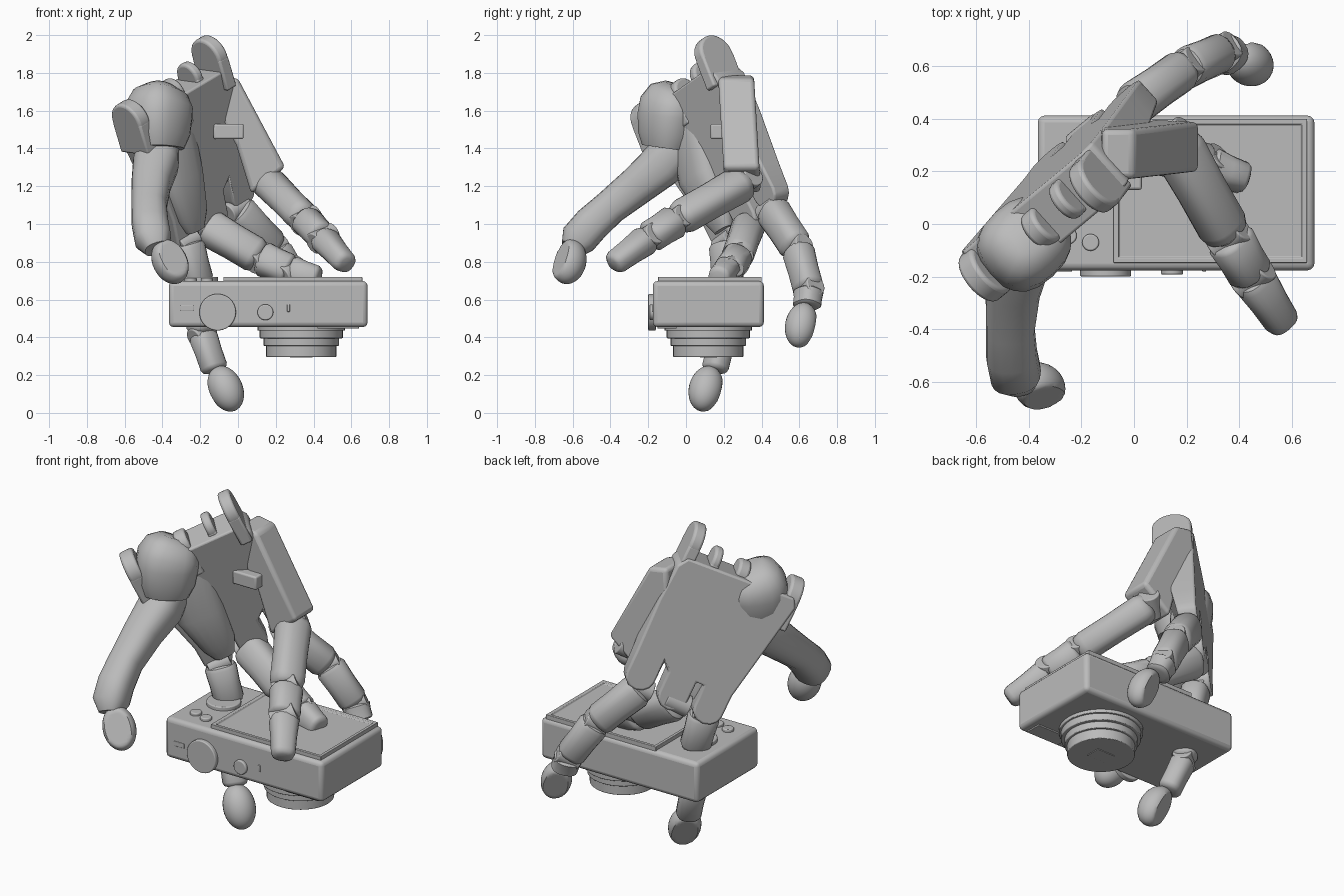
import bpy, bmesh, math
from mathutils import Vector as V, Matrix

cube = bpy.data.objects.get("Cube")
if cube:
    bpy.data.objects.remove(cube)

grey = bpy.data.materials.new("plain_grey")
grey.use_nodes = True
grey.diffuse_color = (0.5, 0.5, 0.5, 1)
grey.node_tree.nodes["Principled BSDF"].inputs["Base Color"].default_value = (0.5, 0.5, 0.5, 1)


def finish(name, bm, bevel=0, angle=35, matrix=None):
    bmesh.ops.recalc_face_normals(bm, faces=bm.faces)
    mesh = bpy.data.meshes.new(name)
    bm.to_mesh(mesh)
    bm.free()
    obj = bpy.data.objects.new(name, mesh)
    bpy.context.collection.objects.link(obj)
    mesh.materials.append(grey)
    if matrix:
        obj.matrix_world = matrix
    if bevel:
        mod = obj.modifiers.new("rounded", "BEVEL")
        mod.width, mod.segments, mod.limit_method = bevel, 3, "ANGLE"
    bpy.ops.object.select_all(action="DESELECT")
    bpy.context.view_layer.objects.active = obj
    obj.select_set(True)
    bpy.ops.object.shade_smooth_by_angle(angle=math.radians(angle))
    return obj


def frame(center, x, y, z):
    m = Matrix((x, y, z)).transposed().to_4x4()
    m.translation = center
    return m


def along(axis, hint=(0, 0, 1)):
    """Right-handed axes whose third one follows the given direction."""
    z = V(axis).normalized()
    x = V(hint).cross(z)
    x = x.normalized() if x.length > 0.01 else V((1, 0, 0))
    return x, z.cross(x), z


def box(name, center, size, bevel=0.01, matrix=None):
    bm = bmesh.new()
    bmesh.ops.create_cube(bm, size=1)
    bmesh.ops.scale(bm, vec=size, verts=bm.verts)
    bmesh.ops.translate(bm, vec=center, verts=bm.verts)
    return finish(name, bm, bevel, matrix=matrix)


def disc(name, center, axis, radius, depth, bevel=0.006):
    bm = bmesh.new()
    bmesh.ops.create_cone(bm, cap_ends=True, segments=40, radius1=radius, radius2=radius, depth=depth)
    return finish(name, bm, bevel, matrix=frame(V(center), *along(axis)))


def prism(name, outline, place, bevel, matrix=None):
    """Solid between two copies of an outline; place gives each corner's position on either side."""
    bm = bmesh.new()
    a, b = ([bm.verts.new(place(p, q, side)) for p, q in outline] for side in (0, 1))
    bm.faces.new(a)
    bm.faces.new(b)
    for k in range(len(a)):
        bm.faces.new((a[k - 1], a[k], b[k], b[k - 1]))
    return finish(name, bm, bevel, matrix=matrix)


def limb(name, stations, hint, flat=0.9):
    """Loft of oval rings; a station is a point and a radius."""
    bm, rings = bmesh.new(), []
    pts = [V(p) for p, r in stations]
    for i, (p, r) in enumerate(stations):
        x, y, z = along(pts[min(i + 1, len(pts) - 1)] - pts[max(i - 1, 0)], hint)
        ring = []
        for k in range(20):
            a = math.tau * k / 20
            c, s = math.cos(a), math.sin(a)
            ring.append(bm.verts.new(V(p) + r * (x * math.copysign(abs(c) ** 0.8, c)
                                                 + y * flat * math.copysign(abs(s) ** 0.8, s))))
        rings.append(ring)
    for a, b in zip(rings, rings[1:]):
        for k in range(20):
            bm.faces.new((a[k - 1], a[k], b[k], b[k - 1]))
    bm.faces.new(rings[0])
    bm.faces.new(rings[-1])
    return finish(name, bm, angle=40)


def phalanx(name, a, b, ra, rb, hint):
    """Finger bone shell with rounded, narrowing ends."""
    profile = ((0, 0.6), (0.04, 0.88), (0.12, 1), (0.5, 0.97), (0.88, 1), (0.96, 0.88), (1, 0.6))
    limb(name, [(V(a).lerp(V(b), t), (ra + (rb - ra) * t) * f) for t, f in profile], hint)


def fingertip(name, center, axis, back, radius, length):
    """Egg-shaped pad with a flat back."""
    bm = bmesh.new()
    bmesh.ops.create_uvsphere(bm, u_segments=28, v_segments=18, radius=1)
    for v in bm.verts:
        v.co.y = max(v.co.y, -0.55)
        v.co.z *= length
        v.co.x *= radius
        v.co.y *= radius
    z = V(axis).normalized()
    y = -(V(back) - z * V(back).dot(z)).normalized()
    finish(name, bm, angle=40, matrix=frame(V(center), y.cross(z), y, z))


# Compact camera body, lying with its screen upwards
box("camera_body", (0.16, 0.118, 0.576), (1.052, 0.588, 0.243), 0.025)
bm = bmesh.new()
bmesh.ops.create_cube(bm, size=1)
bmesh.ops.scale(bm, vec=(0.736, 0.548, 0.04), verts=bm.verts)
top = max(bm.faces, key=lambda f: f.calc_center_median().z)
bmesh.ops.inset_region(bm, faces=[top], thickness=0.026)
bmesh.ops.inset_region(bm, faces=[top], thickness=0.008, depth=-0.012)
finish("camera_screen", bm, 0.003, matrix=Matrix.Translation((0.29, 0.126, 0.7)))

# Stepped lens barrel underneath
for name, r, z0, z1 in (("lens_base", 0.232, 0.435, 0.46), ("lens_ring", 0.22, 0.395, 0.44),
                        ("lens_step", 0.2, 0.355, 0.4), ("lens_barrel", 0.186, 0.296, 0.36)):
    disc(name, (0.335, 0.118, (z0 + z1) / 2), (0, 0, 1), r, z1 - z0, 0.004)
box("lens_window", (0.335, 0.118, 0.295), (0.12, 0.09, 0.006), 0.002)
box("battery_foot", (0.53, -0.1, 0.452), (0.22, 0.1, 0.012), 0.003)

# Controls on the front edge and on the upper face
disc("control_dial", (-0.108, -0.18, 0.533), (0, 1, 0), 0.097, 0.04)
disc("small_dial", (0.145, -0.18, 0.533), (0, 1, 0), 0.042, 0.025)
box("side_slot", (-0.27, -0.175, 0.555), (0.07, 0.012, 0.028), 0.004)
box("side_switch", (0.267, -0.175, 0.555), (0.016, 0.012, 0.04), 0.004)
for i, p in enumerate(((-0.25, -0.045), (-0.165, -0.07))):
    disc(f"button_{i + 1}", (*p, 0.7), (0, 0, 1), 0.032, 0.03)
disc("mode_wheel", (-0.2, 0.15, 0.705), (0, 0, 1), 0.095, 0.03)

# Palm in its own slanted frame: x across, y to the wrist, z to the palm side; thicker at the wrist
W = V((0.70, 0.58, 0.43)).normalized()
PALMAR = W.cross(V((-0.29, -0.37, 0.88))).normalized()
palm = frame(V((-0.28, 0.23, 1.36)), W, PALMAR.cross(W), PALMAR)
outline = [(-0.39, 0.36), (-0.36, 0.41), (0.28, 0.4), (0.32, 0.34), (0.33, 0.12)]
for cx, cy in ((0.235, -0.33), (0.02, -0.37), (-0.195, -0.37)):
    outline.append((cx + 0.085, cy + 0.13))
    for k in range(7):
        a = math.pi * k / 6
        outline.append((cx + 0.085 * math.cos(a), cy - 0.075 * math.sin(a)))
    outline.append((cx - 0.085, cy + 0.13))
prism("palm_plate", outline, lambda x, y, s: (x, y, -0.02 + s * (0.16 + 0.14 * y)), 0.012, palm)

# Wrist ears: rounded lugs standing on the upper edge
for i, (x, y, z, r, t) in enumerate(((0.27, 0.47, 0.1, 0.11, 0.07), (0.12, 0.42, 0.08, 0.08, 0.05),
                                     (-0.05, 0.4, 0.1, 0.08, 0.07), (-0.2, 0.41, 0.15, 0.085, 0.05),
                                     (-0.36, 0.39, 0.1, 0.11, 0.08))):
    disc(f"wrist_ear_{i + 1}", palm @ V((x, y, z)), W, r, t, 0.015)
    box(f"wrist_ear_base_{i + 1}", (x, y - 0.09, z), (t, 0.18, 2 * r), 0.012, palm)

# Fleshy thumb base and palm padding
limb("thumb_base", [((-0.405, -0.035, 1.725), 0.08), ((-0.41, -0.05, 1.69), 0.14), ((-0.415, -0.07, 1.63), 0.17),
                    ((-0.42, -0.08, 1.57), 0.172), ((-0.42, -0.09, 1.47), 0.16), ((-0.42, -0.1, 1.4), 0.13)],
     PALMAR, 0.95)
limb("palm_pad", [((-0.36, 0.03, 1.5), 0.14), ((-0.31, 0.08, 1.25), 0.14), ((-0.25, 0.17, 1.05), 0.1),
                  ((-0.23, 0.2, 0.97), 0.06)], PALMAR, 0.65)

# Long curved thumb
limb("thumb", [((-0.42, -0.04, 1.41), 0.11), ((-0.435, -0.12, 1.32), 0.122), ((-0.46, -0.25, 1.21), 0.105),
               ((-0.47, -0.4, 1.09), 0.093), ((-0.465, -0.5, 1.0), 0.098), ((-0.45, -0.57, 0.92), 0.098),
               ((-0.43, -0.6, 0.87), 0.065)], (1, 0, 0), 1)
fingertip("thumb_tip", (-0.36, -0.62, 0.8), (0.1, -0.05, -0.2), (0.5, -0.7, -0.2), 0.092, 0.125)

# Index side: wedge block, bracket and pointing finger
wedge = [(-0.12, 1.79), (0.0, 1.77), (0.25, 1.3), (0.07, 1.16), (-0.01, 1.42), (-0.13, 1.62)]
prism("index_block", wedge, lambda x, z, s: (x, 0.17 + 0.19 * s + 0.06 * (1.78 - z), z), 0.022)
box("index_bracket", (-0.05, 0.21, 1.49), (0.16, 0.16, 0.08), 0.01)

# Jointed fingers: joints and radius
fingers = {
    "index": ([(0.15, 0.32, 1.23), (0.36, -0.05, 1.02), (0.45, -0.2, 0.925), (0.575, -0.39, 0.785)], 0.1),
    "middle": ([(-0.01, 0.45, 1.08), (0.19, 0.59, 0.87), (0.33, 0.65, 0.65), (0.37, 0.64, 0.56)], 0.095),
    "ring": ([(-0.17, 0.33, 0.99), (0.12, 0.27, 0.82), (0.28, 0.22, 0.75), (0.43, 0.17, 0.71)], 0.1),
    "little": ([(-0.27, 0.21, 0.9), (-0.21, 0.22, 0.68), (-0.19, 0.2, 0.42), (-0.12, 0.15, 0.22)], 0.09),
}
for name, (joints, r) in fingers.items():
    for i, (a, b) in enumerate(zip(joints, joints[1:])):
        taper = 1 - 0.08 * i
        slim = 0.2 if i == 2 and name in ("index", "ring") else 0.06
        phalanx(f"{name}_segment_{i + 1}", a, b, r * taper, r * (taper - slim), -PALMAR)
        disc(f"{name}_joint_{i + 1}", a, W, r * 0.6, r * 1.4)
fingertip("middle_tip", (0.44, 0.61, 0.465), (0.08, -0.04, -0.2), (-0.5, 0.8, -0.1), 0.085, 0.125)
fingertip("little_tip", (-0.065, 0.105, 0.128), (0.09, -0.05, -0.2), (-0.6, 0.7, 0), 0.09, 0.128)
